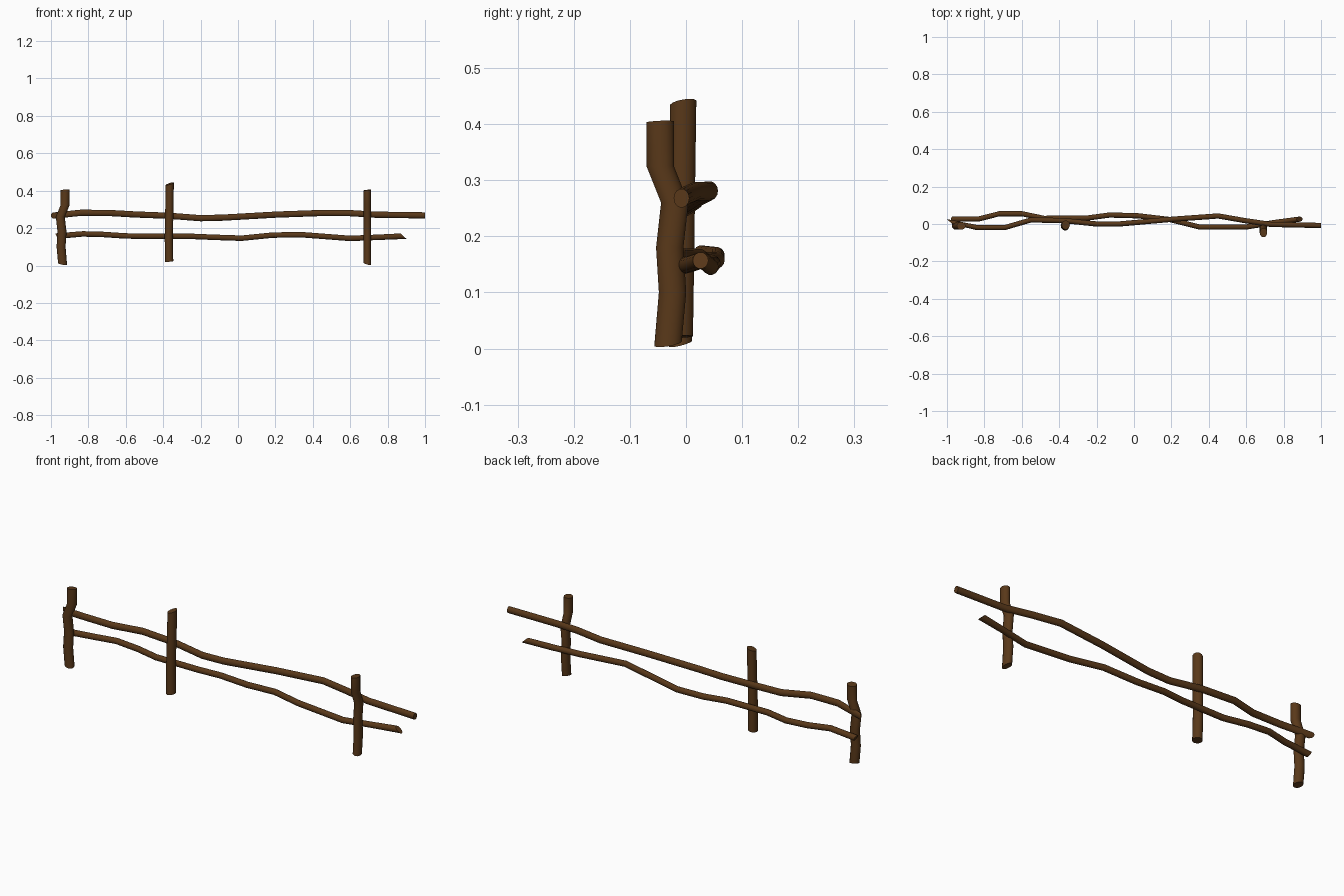
import bpy, bmesh, math

if "Cube" in bpy.data.objects:
    bpy.data.objects.remove(bpy.data.objects["Cube"])

SIDES = 14
bark = bpy.data.materials.new("bark")
bark.diffuse_color = (0.10, 0.04, 0.01, 1)
bark.use_nodes = True
bark.node_tree.nodes["Principled BSDF"].inputs["Base Color"].default_value = bark.diffuse_color


def log(name, axis, path, ra, rb, slant0=(0, 0), slant1=(0, 0)):
    """Bent log along 'x' or 'z'. path: (along, a, b); a, b = (y, z) or (x, y).
    slants tilt the two end cuts along the log's axis."""
    bm = bmesh.new()
    rings = []
    for i, (t, a, b) in enumerate(path):
        slant = slant0 if i == 0 else slant1 if i == len(path) - 1 else (0, 0)
        ring = []
        for k in range(SIDES):
            ang = 2 * math.pi * k / SIDES
            ca, cb = math.cos(ang), math.sin(ang)
            along = t + slant[0] * ca + slant[1] * cb
            pa, pb = a + ra * ca, b + rb * cb
            co = (along, pa, pb) if axis == 'x' else (pa, pb, along)
            ring.append(bm.verts.new(co))
        rings.append(ring)
    for r, s in zip(rings, rings[1:]):
        for k in range(SIDES):
            j = (k + 1) % SIDES
            bm.faces.new((r[k], r[j], s[j], s[k]))
    bm.faces.new(rings[0][::-1])
    bm.faces.new(rings[-1])
    bmesh.ops.recalc_face_normals(bm, faces=bm.faces)
    me = bpy.data.meshes.new(name)
    bm.to_mesh(me)
    bm.free()
    me.materials.append(bark)
    ob = bpy.data.objects.new(name, me)
    bpy.context.collection.objects.link(ob)
    bpy.context.view_layer.objects.active = ob
    ob.select_set(True)
    bpy.ops.object.shade_smooth_by_angle(angle=math.radians(40))
    ob.select_set(False)


# Rails: (x, y, z)
log("upper_rail", 'x', [
    (-0.985, 0.012, 0.267), (-0.84, -0.019, 0.282), (-0.69, -0.019, 0.281),
    (-0.55, 0.022, 0.273), (-0.37, 0.018, 0.266), (-0.2, 0.0, 0.253),
    (-0.08, 0.0, 0.256), (0.2, 0.025, 0.272), (0.45, 0.043, 0.281),
    (0.6, 0.017, 0.280), (0.73, -0.002, 0.272), (1.0, -0.008, 0.268)],
    0.014, 0.017, slant0=(-0.015, 0.0))
log("lower_rail", 'x', [
    (-0.97, 0.026, 0.157), (-0.83, 0.027, 0.169), (-0.72, 0.055, 0.166),
    (-0.6, 0.055, 0.158), (-0.48, 0.030, 0.157), (-0.25, 0.032, 0.156),
    (-0.13, 0.048, 0.151), (0.02, 0.044, 0.146), (0.19, 0.024, 0.163),
    (0.35, -0.016, 0.164), (0.6, -0.016, 0.145), (0.75, 0.008, 0.151),
    (0.885, 0.026, 0.157)],
    0.014, 0.015, slant0=(0.0, -0.008), slant1=(0.0, -0.016))

# Crooked post bends: (height, sideways offset); left one is turned a quarter
bends = [(0.009, -0.032), (0.1, -0.024), (0.18, -0.029), (0.26, -0.020),
         (0.325, -0.046), (0.404, -0.046)]
log("right_post", 'z', [(z, 0.692, y) for z, y in bends],
    0.020, 0.025, slant0=(-0.005, 0.004), slant1=(0.002, 0.001))
log("left_post", 'z', [(z, -0.97 - y, -0.01) for z, y in bends],
    0.024, 0.021, slant0=(-0.004, 0.005), slant1=(0.001, -0.002))

# Straight middle post
log("middle_post", 'z', [
    (0.021, -0.368, -0.011), (0.15, -0.370, -0.009), (0.3, -0.367, -0.007),
    (0.437, -0.365, -0.005)],
    0.022, 0.024, slant0=(0.002, 0.001), slant1=(0.007, 0.004))
